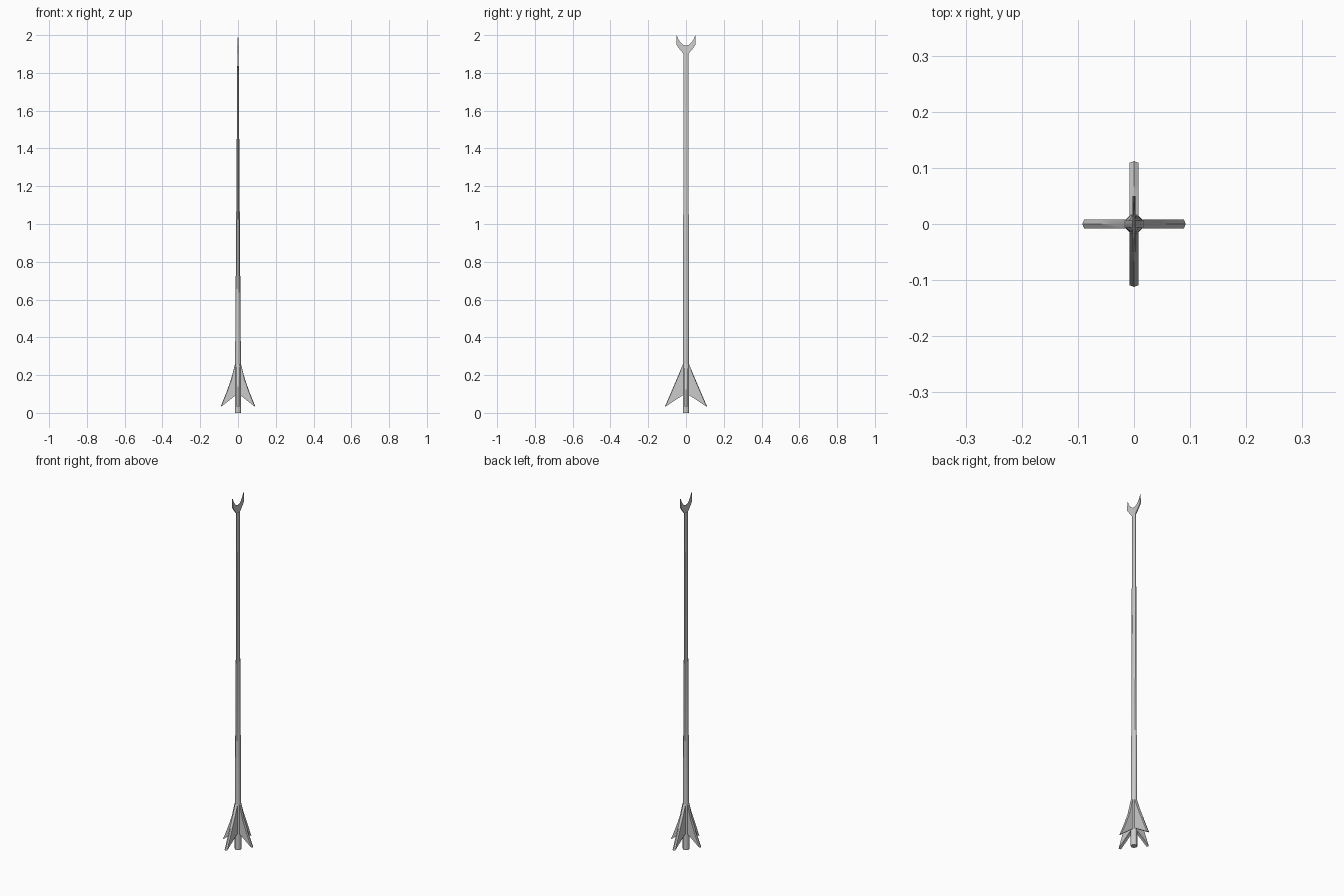
import bpy, bmesh, math
from mathutils import Matrix

if "Cube" in bpy.data.objects:
    bpy.data.objects.remove(bpy.data.objects["Cube"])


def finish(name, bm, angle=30):
    bmesh.ops.recalc_face_normals(bm, faces=bm.faces)
    me = bpy.data.meshes.new(name)
    bm.to_mesh(me)
    bm.free()
    ob = bpy.data.objects.new(name, me)
    bpy.context.collection.objects.link(ob)
    bpy.ops.object.select_all(action='DESELECT')
    ob.select_set(True)
    bpy.context.view_layer.objects.active = ob
    bpy.ops.object.shade_smooth_by_angle(angle=math.radians(angle))
    return ob


def loft(bm, loops):
    """Skin closed loops of points and cap both ends."""
    rings = [[bm.verts.new(p) for p in loop] for loop in loops]
    for a, b in zip(rings, rings[1:]):
        for i in range(len(a)):
            j = (i + 1) % len(a)
            bm.faces.new((a[i], a[j], b[j], b[i]))
    bm.faces.new(rings[0])
    bm.faces.new(rings[-1])


# shaft: eight sides, flattening in x toward the head
SIDES = 8
bm = bmesh.new()
sections = [(0, .016, .016), (.26, .0155, .0155), (1.1, .009, .0145), (1.905, .0035, .014)]
loft(bm, [[(rx * math.cos(a), ry * math.sin(a), z)
           for a in [math.tau * (i + .5) / SIDES for i in range(SIDES)]]
          for z, rx, ry in [(z, rx / math.cos(math.pi / SIDES), ry / math.cos(math.pi / SIDES))
                            for z, rx, ry in sections]])
finish("shaft", bm, 50)

# fins: swept plates with a slightly ridged rim
def fin(name, profile, turn):
    bm = bmesh.new()
    loops = []
    for t, inset in ((-.008, .003), (0, 0), (.008, .003)):
        loops.append([(r - (inset if r > .017 else 0), t, z) for r, z in profile])
    loft(bm, loops)
    bmesh.ops.transform(bm, matrix=Matrix.Rotation(turn, 4, 'Z'), verts=bm.verts)
    finish(name, bm)


side_profile = [(0, .09), (.016, .09), (.092, .033), (.06, .112), (.036, .18), (.016, .258), (0, .258)]
deep_profile = [(0, .094), (.016, .094), (.112, .033), (.07, .13), (.038, .205), (.016, .258), (0, .258)]
for k in range(4):
    fin(f"fin_{k + 1}", deep_profile if k % 2 else side_profile, k * math.pi / 2)

# forked head: strips across y, thinning to a sharp upper edge
bm = bmesh.new()
half = [(0, 1.895, 1.945), (.014, 1.902, 1.948), (.026, 1.916, 1.958),
        (.038, 1.931, 1.974), (.05, 1.948, 2.0)]
strips = [(-y, lo, hi) for y, lo, hi in reversed(half[1:])] + half
loft(bm, [[(-.003, y, lo), (.003, y, lo), (.0008, y, hi), (-.0008, y, hi)]
          for y, lo, hi in strips])
finish("forked_head", bm)
